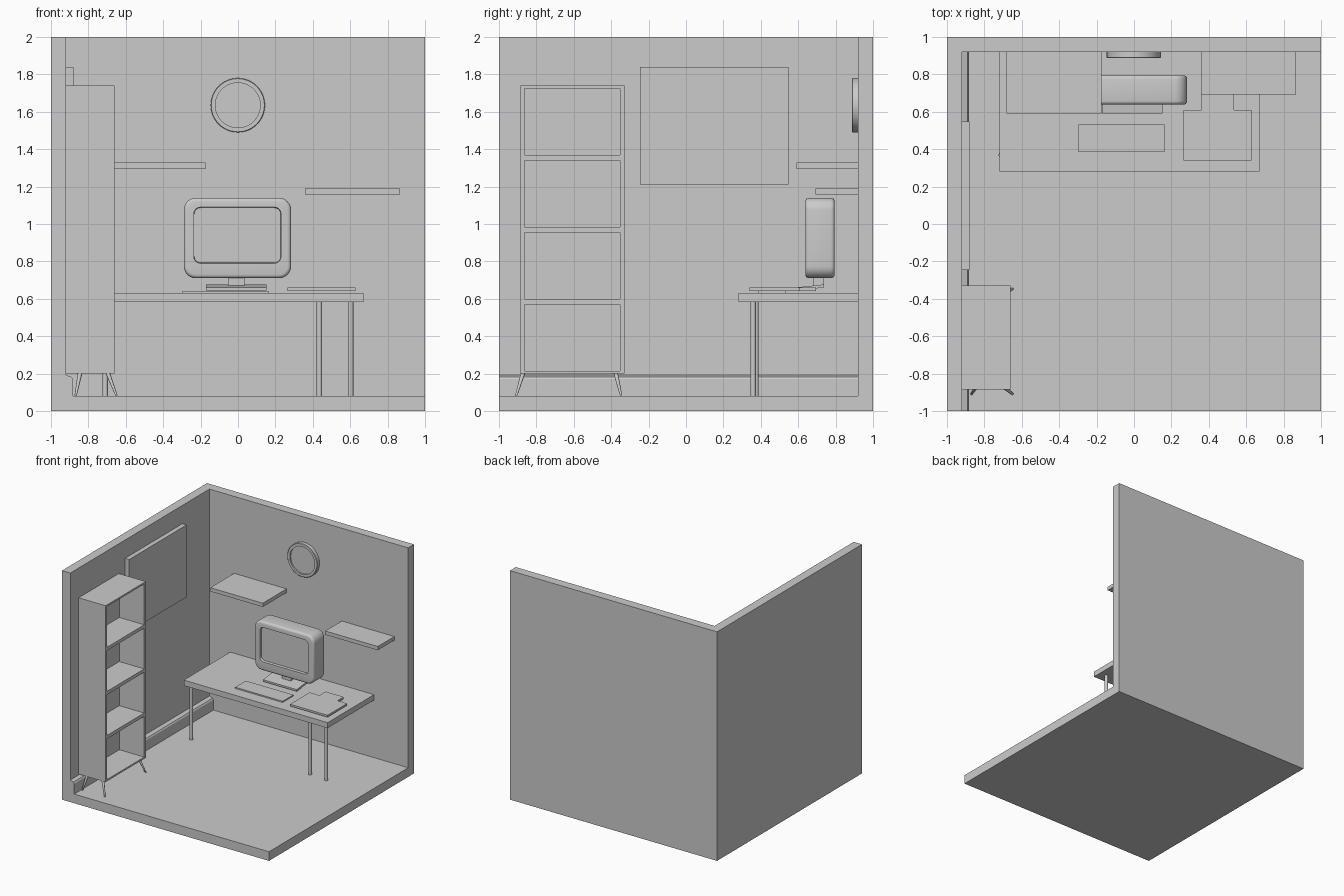
import bpy, bmesh, math
from mathutils import Vector

if "Cube" in bpy.data.objects:
    bpy.data.objects.remove(bpy.data.objects["Cube"])

mat = bpy.data.materials.new("plain grey")
mat.diffuse_color = (0.6, 0.6, 0.6, 1)
mat.use_nodes = True
mat.node_tree.nodes["Principled BSDF"].inputs["Base Color"].default_value = mat.diffuse_color


def finish(name, bm, smooth=False):
    bmesh.ops.recalc_face_normals(bm, faces=bm.faces)
    me = bpy.data.meshes.new(name)
    bm.to_mesh(me)
    bm.free()
    me.materials.append(mat)
    ob = bpy.data.objects.new(name, me)
    bpy.context.collection.objects.link(ob)
    if smooth:
        bpy.ops.object.select_all(action='DESELECT')
        ob.select_set(True)
        bpy.context.view_layer.objects.active = ob
        bpy.ops.object.shade_smooth_by_angle(angle=math.radians(35))
    return ob


def box(name, x0, x1, y0, y1, z0, z1):
    bm = bmesh.new()
    bmesh.ops.create_cube(bm, size=1)
    for v in bm.verts:
        v.co = ((x0 + x1) / 2 + v.co.x * (x1 - x0),
                (y0 + y1) / 2 + v.co.y * (y1 - y0),
                (z0 + z1) / 2 + v.co.z * (z1 - z0))
    return finish(name, bm)


def prism(name, profile, vec):
    """Extrude a closed 3D outline along a vector."""
    bm = bmesh.new()
    f = bm.faces.new([bm.verts.new(p) for p in profile])
    r = bmesh.ops.extrude_face_region(bm, geom=[f], use_keep_orig=True)
    vs = [g for g in r["geom"] if isinstance(g, bmesh.types.BMVert)]
    bmesh.ops.translate(bm, verts=vs, vec=vec)
    return finish(name, bm)


def loft(name, rings, smooth=True):
    """Skin rings of equal point count and cap both ends."""
    bm = bmesh.new()
    loops = [[bm.verts.new(p) for p in r] for r in rings]
    n = len(loops[0])
    for a, b in zip(loops, loops[1:]):
        for i in range(n):
            j = (i + 1) % n
            bm.faces.new((a[i], a[j], b[j], b[i]))
    bm.faces.new(loops[0])
    bm.faces.new(loops[-1])
    return finish(name, bm, smooth)


def ring(x, y, r, z, n=12):
    return [Vector((x + r * math.cos(2 * math.pi * i / n),
                    y + r * math.sin(2 * math.pi * i / n), z)) for i in range(n)]


def round_rect(hw, hh, r, y, cx, cz, n=6):
    pts = []
    for q, (sx, sz) in enumerate([(1, 1), (-1, 1), (-1, -1), (1, -1)]):
        for i in range(n + 1):
            a = math.pi / 2 * (q + i / n)
            pts.append((cx + sx * (hw - r) + r * math.cos(a), y,
                        cz + sz * (hh - r) + r * math.sin(a)))
    return pts


# Room shell
box("floor", -1, 1, -1, 1, 0, 0.08)
box("left_wall", -1, -0.92, -1, 1, 0.08, 2)
box("back_wall", -0.92, 1, 0.92, 1, 0.08, 2)
prism("baseboard", [(-0.92, -1, 0.08), (-0.882, -1, 0.08), (-0.882, -1, 0.17),
                    (-0.89, -1, 0.182), (-0.92, -1, 0.193)], (0, 1.92, 0))

# Picture panel on the left wall
box("picture_panel", -0.92, -0.88, -0.245, 0.548, 1.21, 1.84)

# Bookcase: four stacked open boxes facing +x
for k in range(4):
    z0 = 0.2 + k * 0.385
    z1 = z0 + 0.385
    y0, y1, x1, t = -0.885, -0.33, -0.66, 0.022
    bm = bmesh.new()
    bmesh.ops.create_cube(bm, size=1)
    for v in bm.verts:
        v.co = ((-0.92 + x1) / 2 + v.co.x * (x1 + 0.92),
                (y0 + y1) / 2 + v.co.y * (y1 - y0),
                (z0 + z1) / 2 + v.co.z * (z1 - z0))
    bm.faces.ensure_lookup_table()
    bm.normal_update()
    front = max(bm.faces, key=lambda f: f.normal.x)
    bmesh.ops.inset_region(bm, faces=[front], thickness=0.015, use_even_offset=True)
    for v in front.verts:       # slightly thicker side panels
        v.co.y += 0.007 if v.co.y < -0.6 else -0.007
    ex = bmesh.ops.extrude_discrete_faces(bm, faces=[front])["faces"]
    bmesh.ops.translate(bm, verts=list(ex[0].verts), vec=(-0.24, 0, 0))
    finish("bookcase_box_%d" % (k + 1), bm)

# Splayed bookcase legs
for xt, xb in ((-0.845, -0.868), (-0.695, -0.65)):
    for yt, yb in ((-0.872, -0.908), (-0.375, -0.347)):
        loft("bookcase_leg", [ring(xt, yt, 0.012, 0.2), ring(xb, yb, 0.006, 0.083)])

# Desk
box("desk_top", -0.72, 0.67, 0.28, 0.92, 0.582, 0.63)
for x, y in ((0.602, 0.359), (0.435, 0.374), (-0.71, 0.37)):
    loft("desk_leg", [ring(x, y, 0.0145, 0.08), ring(x, y, 0.0145, 0.583)])

# Monitor: rounded shell with a recessed screen
cx, cz, hw, hh, b = -0.003, 0.925, 0.287, 0.215, 0.02
rings = []
arc = [math.pi / 2 * i / 4 for i in range(5)]
for a in arc:
    d = b * (1 - math.sin(a))
    rings.append(round_rect(hw - d, hh - d, 0.065 - d, 0.795 - b * (1 - math.cos(a)), cx, cz))
for a in reversed(arc):
    d = b * (1 - math.sin(a))
    rings.append(round_rect(hw - d, hh - d, 0.065 - d, 0.638 + b * (1 - math.cos(a)), cx, cz))
rings.append(round_rect(0.233, 0.15, 0.035, 0.638, cx, 0.94))
rings.append(round_rect(0.231, 0.147, 0.034, 0.66, cx, 0.94))
loft("monitor", rings)

# Monitor stand
box("monitor_neck", -0.053, 0.035, 0.68, 0.735, 0.665, 0.715)
prism("monitor_base", [(-0.172, 0.592, 0.645), (-0.172, 0.738, 0.66),
                       (-0.172, 0.738, 0.677), (-0.172, 0.592, 0.661)], (0.325, 0, 0))

# Keyboard and papers
box("keyboard", -0.297, 0.162, 0.385, 0.532, 0.63, 0.641)
prism("papers", [(x, y, 0.643) for x, y in
                 ((0.265, 0.34), (0.627, 0.34), (0.627, 0.61), (0.535, 0.61),
                  (0.535, 0.695), (0.36, 0.695), (0.36, 0.61), (0.265, 0.61))],
      (0, 0, 0.017))

# Wall shelves
box("left_wall_shelf", -0.682, -0.175, 0.592, 0.92, 1.295, 1.328)
box("right_wall_shelf", 0.358, 0.866, 0.692, 0.92, 1.157, 1.19)

# Wall clock with a recessed face
loft("wall_clock", [[(-0.001 + p.x, y, 1.635 + p.y) for p in ring(0, 0, r, 0, 48)]
                    for r, y in ((0.145, 0.92), (0.145, 0.89), (0.142, 0.887),
                                 (0.12, 0.887), (0.12, 0.9))])
